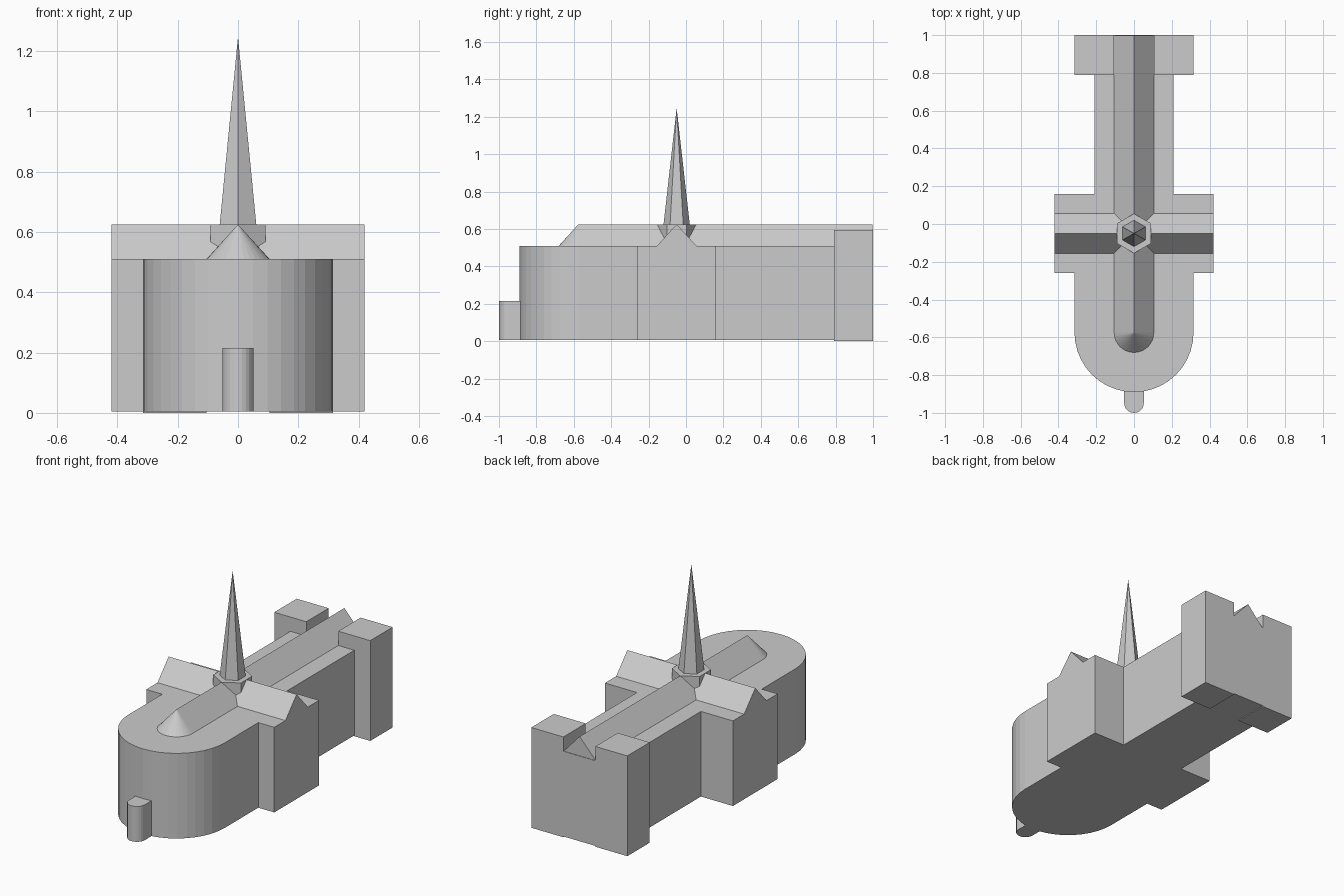
import bpy, bmesh
from math import pi, cos, sin

if "Cube" in bpy.data.objects:
    bpy.data.objects.remove(bpy.data.objects["Cube"])

WALL_Z, RIDGE_Z = 0.51, 0.625
CROSS_Y = -0.05   # transept axis
APSE_Y = -0.575   # centre of the rounded end


def finish(name, bm):
    bmesh.ops.recalc_face_normals(bm, faces=bm.faces[:])
    mesh = bpy.data.meshes.new(name)
    bm.to_mesh(mesh)
    bm.free()
    obj = bpy.data.objects.new(name, mesh)
    bpy.context.collection.objects.link(obj)
    return obj


def prism(name, outline, z0, z1):
    """Extrude a plan outline upwards."""
    bm = bmesh.new()
    face = bm.faces.new([bm.verts.new((x, y, z0)) for x, y in outline])
    top = bmesh.ops.extrude_face_region(bm, geom=[face])["geom"]
    verts = [v for v in top if isinstance(v, bmesh.types.BMVert)]
    bmesh.ops.translate(bm, verts=verts, vec=(0, 0, z1 - z0))
    return finish(name, bm)


def arc(r, cy, n):
    """Half circle facing -y, from -x to +x."""
    return [(r * cos(pi + pi * i / n), cy + r * sin(pi + pi * i / n))
            for i in range(n + 1)]


def hexagon(r):
    return [(r * sin(i * pi / 3), CROSS_Y + r * cos(i * pi / 3)) for i in range(6)]


# Main walls: apse, transept, nave and the wall between the towers
right_side = [(0.315, -0.26), (0.42, -0.26), (0.42, 0.16), (0.21, 0.16),
              (0.21, 0.79), (0.105, 0.79), (0.105, 1.0)]
left_side = [(-x, y) for x, y in reversed(right_side)]
prism("church_walls", arc(0.315, APSE_Y, 20) + right_side + left_side, 0.005, WALL_Z)

# Small rounded chapel on the apse
prism("end_chapel", arc(0.052, -0.948, 12) + [(0.052, -0.885), (-0.052, -0.885)],
      0.005, 0.215)

# Twin towers
for side, label in ((-1, "left"), (1, "right")):
    prism(label + "_tower", [(side * x, y) for x, y in
          ((0.105, 0.79), (0.315, 0.79), (0.315, 1.0), (0.105, 1.0))], 0, 0.595)

# Nave roof with a half-cone end over the apse
bm = bmesh.new()
eave = [bm.verts.new((x, y, WALL_Z)) for x, y in arc(0.105, APSE_Y, 16)]
apex = bm.verts.new((0, APSE_Y, RIDGE_Z))
ridge_end = bm.verts.new((0, 0.997, RIDGE_Z))
left_end = bm.verts.new((-0.105, 0.997, WALL_Z))
right_end = bm.verts.new((0.105, 0.997, WALL_Z))
for a, b in zip(eave, eave[1:]):
    bm.faces.new((a, b, apex))
bm.faces.new((eave[-1], right_end, ridge_end, apex))
bm.faces.new((left_end, eave[0], apex, ridge_end))
bm.faces.new((right_end, left_end, ridge_end))
finish("nave_roof", bm)

# Transept gable roof
bm = bmesh.new()
ends = [[bm.verts.new((x, CROSS_Y + dy, z)) for dy, z in
         ((-0.105, WALL_Z), (0, RIDGE_Z), (0.105, WALL_Z))] for x in (-0.42, 0.42)]
for end in ends:
    bm.faces.new(end)
for i in range(2):
    bm.faces.new((ends[0][i], ends[0][i + 1], ends[1][i + 1], ends[1][i]))
finish("transept_roof", bm)

# Hexagonal crossing base and spire
prism("spire_base", hexagon(0.105), WALL_Z, RIDGE_Z)
bm = bmesh.new()
ring = [bm.verts.new((x, y, RIDGE_Z)) for x, y in hexagon(0.07)]
tip = bm.verts.new((0, CROSS_Y, 1.247))
for i in range(6):
    bm.faces.new((ring[i - 1], ring[i], tip))
finish("spire", bm)
